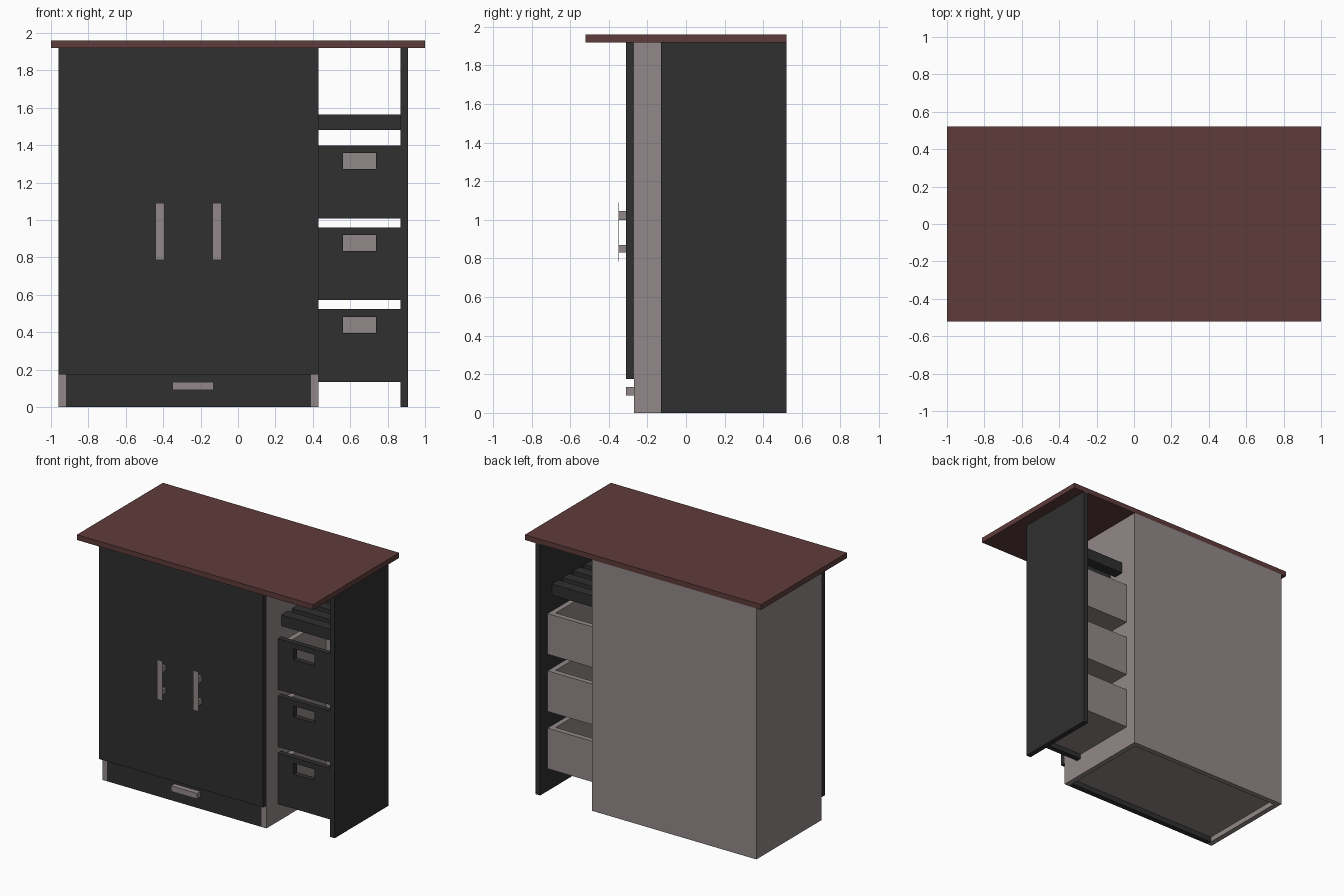
import bpy, bmesh

if "Cube" in bpy.data.objects:
    bpy.data.objects.remove(bpy.data.objects["Cube"])


def material(name, rgb):
    m = bpy.data.materials.new(name)
    m.diffuse_color = (*rgb, 1.0)
    m.use_nodes = True
    m.node_tree.nodes["Principled BSDF"].inputs["Base Color"].default_value = m.diffuse_color
    return m


DARK = material("charcoal_paint", (0.029, 0.029, 0.029))
GREY = material("warm_grey_board", (0.29, 0.25, 0.25))
BROWN = material("red_brown_top", (0.113, 0.045, 0.043))


def finish(bm, name, mat):
    bmesh.ops.recalc_face_normals(bm, faces=bm.faces)
    mesh = bpy.data.meshes.new(name)
    bm.to_mesh(mesh)
    bm.free()
    mesh.materials.append(mat)
    obj = bpy.data.objects.new(name, mesh)
    bpy.context.collection.objects.link(obj)
    return obj


def add_box(bm, x, y, z):
    verts = bmesh.ops.create_cube(bm, size=1)["verts"]
    for v in verts:
        for i, (lo, hi) in enumerate((x, y, z)):
            v.co[i] = hi if v.co[i] > 0 else lo


def boxes(name, mat, *parts):
    bm = bmesh.new()
    for p in parts:
        add_box(bm, *p)
    return finish(bm, name, mat)


def holed_panel(name, mat, x, z, hole_x, hole_z, y):
    """Flat panel with a rectangular grip hole through it."""
    bm = bmesh.new()

    def ring(rx, rz, yy):
        return [bm.verts.new((a, yy, c)) for a, c in
                ((rx[0], rz[0]), (rx[1], rz[0]), (rx[1], rz[1]), (rx[0], rz[1]))]

    rings = [ring(x, z, y[0]), ring(hole_x, hole_z, y[0]),
             ring(hole_x, hole_z, y[1]), ring(x, z, y[1])]
    for k in range(4):
        a, b = rings[k], rings[(k + 1) % 4]
        for i in range(4):
            j = (i + 1) % 4
            bm.faces.new((a[i], a[j], b[j], b[i]))
    return finish(bm, name, mat)


T = 0.04                      # board thickness
L, R = -0.96, 0.43            # cupboard left and right
FRONT, BACK = -0.27, 0.52     # cupboard front and back
MID = (L + R) / 2

# Worktop
boxes("worktop", BROWN, ((-1, 1), (-0.52, 0.52), (1.92, 1.96)))

# Cupboard body
boxes("cupboard_left_side", GREY, ((L, L + T), (FRONT, BACK), (0, 1.92)))
boxes("cupboard_right_side", GREY, ((R - T, R), (FRONT, BACK), (0, 1.92)))
boxes("cupboard_back", GREY, ((L + T, R - T), (BACK - T, BACK), (0, 1.92)))
boxes("cupboard_floor", GREY, ((L + T, R - T), (FRONT, BACK - T), (0.18, 0.22)))

# Doors with bar handles
for side, x0, x1, hx in (("left", L, MID, -0.417), ("right", MID, R, -0.112)):
    boxes(f"{side}_door", DARK, ((x0, x1), (FRONT - T, FRONT), (0.175, 1.92)))
    hxr = (hx - 0.023, hx + 0.023)
    boxes(f"{side}_door_handle", GREY,
          (hxr, (-0.35, -0.348), (0.785, 1.09)),
          (hxr, (-0.348, -0.31), (0.83, 0.87)),
          (hxr, (-0.348, -0.31), (1.0, 1.045)))

# Bottom plinth drawer
boxes("plinth_drawer_front", DARK, ((L + T, R - T), (FRONT, FRONT + T), (0, 0.178)))
boxes("plinth_drawer_floor", GREY,
      ((L + T, R - T), (FRONT + T, BACK - T), (0.04, 0.07)))
boxes("plinth_drawer_handle", GREY, ((-0.35, -0.13), (-0.31, FRONT), (0.09, 0.133)))

# Right side panel
PX = 0.87
boxes("side_panel", DARK, ((PX, PX + T), (-0.13, BACK), (0, 1.92)))

# Open drawers with cut-out grips
for i in range(3):
    z = 0.133 + i * 0.438
    holed_panel(f"drawer_front_{i + 1}", DARK, (R, PX), (z, z + 0.39),
                (0.562, 0.738), (z + 0.263, z + 0.348), (-0.13, -0.09))
    y0, y1, zb, zt = -0.09, 0.43, z + 0.037, z + 0.348
    boxes(f"drawer_box_{i + 1}", GREY,
          ((R, PX), (y0, y1), (zb, zb + T)),
          ((R, R + T), (y0, y1), (zb + T, zt)),
          ((PX - T, PX), (y0, y1), (zb + T, zt)),
          ((R + T, PX - T), (y1 - T, y1), (zb + T, zt)))

# Slatted rack above the drawers
for i in range(4):
    y = -0.09 + i * 0.13
    boxes(f"rack_slat_{i + 1}", DARK, ((R, PX), (y, y + 0.08), (1.48, 1.565)))
